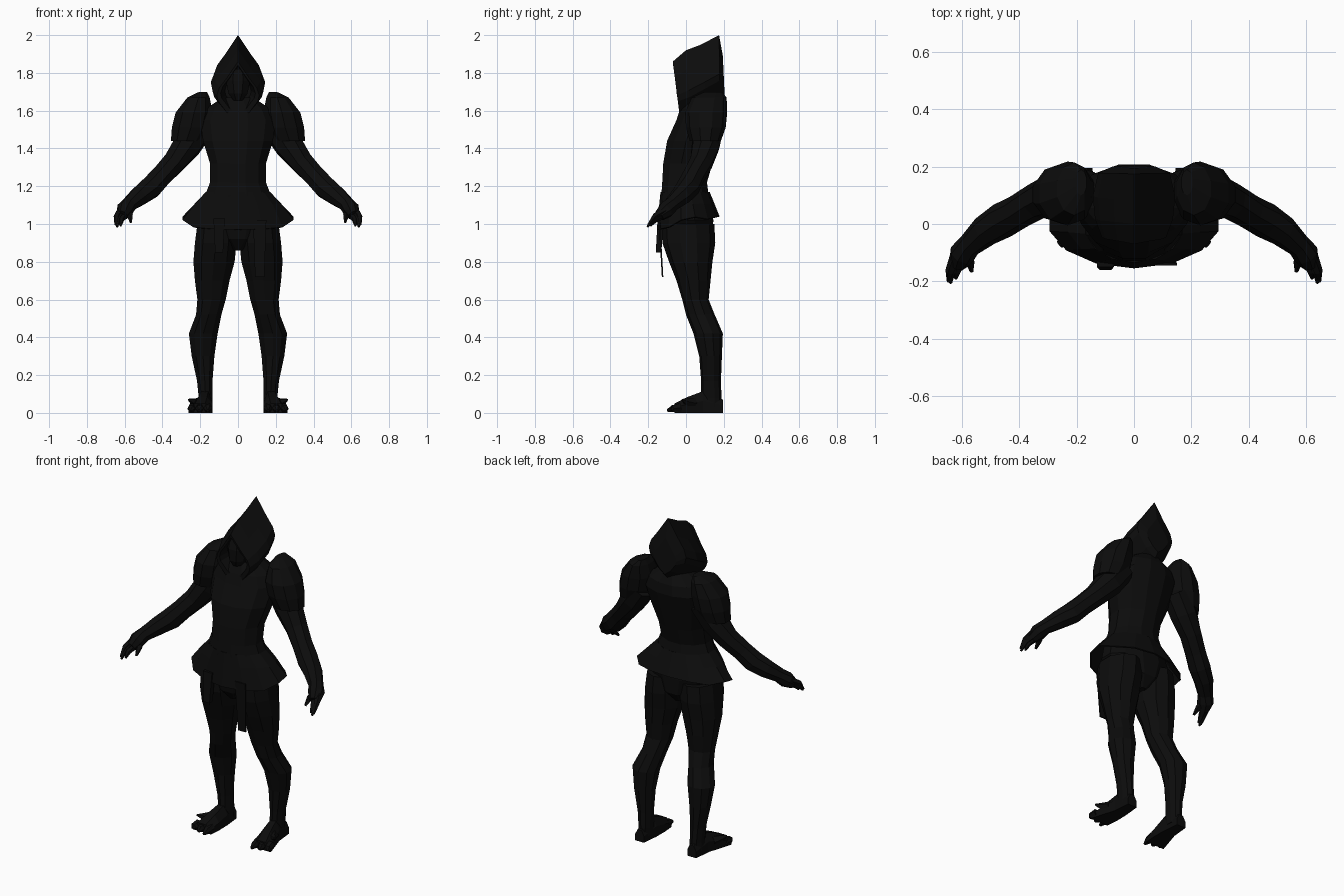
import bpy
import bmesh
import math
from mathutils import Vector

default_cube = bpy.data.objects.get("Cube")
if default_cube:
    bpy.data.objects.remove(default_cube, do_unlink=True)

# One near-black cloth colour for the whole figure
black = bpy.data.materials.new("near_black")
black.use_nodes = True
colour = (.0037, .0037, .0037, 1)
black.diffuse_color = colour
black.node_tree.nodes["Principled BSDF"].inputs["Base Color"].default_value = colour


def loft(name, rings, side=1, cap_start=True, cap_end=True):
    """Skin a list of equal-length point rings; side=-1 mirrors across x."""
    bm = bmesh.new()
    loops = [[bm.verts.new((p[0] * side, p[1], p[2])) for p in ring] for ring in rings]
    count = len(loops[0])
    for lower, upper in zip(loops, loops[1:]):
        for i in range(count):
            j = (i + 1) % count
            bm.faces.new((lower[i], lower[j], upper[j], upper[i]))
    if cap_start:
        bm.faces.new(loops[0][::-1])
    if cap_end:
        bm.faces.new(loops[-1])
    bmesh.ops.recalc_face_normals(bm, faces=bm.faces)
    mesh = bpy.data.meshes.new(name)
    bm.to_mesh(mesh)
    bm.free()
    mesh.materials.append(black)
    obj = bpy.data.objects.new(name, mesh)
    bpy.context.collection.objects.link(obj)
    return obj


def oval(z, x_in, x_out, front, back, sides=10):
    """Horizontal oval ring fitted to a bounding rectangle."""
    ring = []
    for i in range(sides):
        a = math.tau * (i + .5) / sides
        ring.append((
            (x_in + x_out) / 2 + (x_out - x_in) / 2 * math.cos(a) / math.cos(math.pi / sides),
            (front + back) / 2 + (back - front) / 2 * math.sin(a),
            z))
    return ring


def tube(name, path, side=1, sides=7):
    """Round limb through (x, y, z, radius) stations."""
    points = [Vector(p[:3]) for p in path]
    rings = []
    for i, p in enumerate(points):
        ahead = points[min(i + 1, len(points) - 1)]
        behind = points[max(i - 1, 0)]
        turn = (ahead - behind).to_track_quat("Z", "Y")
        rings.append([
            p + turn @ Vector((math.cos(math.tau * k / sides),
                               math.sin(math.tau * k / sides), 0)) * path[i][3]
            for k in range(sides)])
    return loft(name, rings, side)


def plate(name, x, width, top, bottom, y_top, y_bottom, thick):
    """Hanging cloth piece, slightly narrower at the bottom."""
    rings = []
    for z, y, w in ((top, y_top, width), (bottom, y_bottom, width * .7)):
        rings.append([(x - w, y, z), (x + w, y, z),
                      (x + w, y + thick, z), (x - w, y + thick, z)])
    return loft(name, rings)


# Torso and pelvis: z, half width, front, back
torso_rows = [
    (.86, .03, -.06, .09), (.92, .14, -.11, .14), (1.02, .21, -.13, .15),
    (1.15, .175, -.135, .125), (1.22, .148, -.13, .115), (1.32, .148, -.125, .145),
    (1.44, .185, -.105, .18), (1.55, .2, -.055, .212), (1.61, .17, -.035, .205),
    (1.67, .08, 0, .17)]
loft("torso", [oval(z, -w, w, f, b, 12) for z, w, f, b in torso_rows])

# Flared tunic skirt, hem rising toward the back
skirt_rows = []
for z, w, front, back, rise in ((1.17, .17, -.135, .125, 0),
                                (1.1, .23, -.142, .15, .01),
                                (1, .295, -.155, .178, .07)):
    ring = oval(z, -w, w, front, back, 14)
    skirt_rows.append([(x, y, h - .03 * (rise > .05) + rise * (y - front) / (back - front)
                        + (.025 if rise > .05 and abs(x) > .25 else 0))
                       for x, y, h in ring])
skirt = loft("skirt", skirt_rows, cap_start=False, cap_end=False)
skirt.modifiers.new("cloth_thickness", "SOLIDIFY").thickness = .008

# Hanging belt strip and pouch
plate("belt_strip", .115, .035, 1.02, .72, -.145, -.128, .008)
plate("belt_pouch", -.1, .03, 1.03, .85, -.15, -.16, .03)

# Hood: teardrop rings from the recessed lining, over the rim, to the back
teardrop = [(0, 0), (.5, .13), (.93, .33), (1, .43), (.88, .56), (.5, .74)]
outline = teardrop + [(0, 1)] + [(-x, t) for x, t in teardrop[:0:-1]]


def hood_ring(half_width, low, high, y_low, y_high):
    return [(x * half_width, y_low + (y_high - y_low) * t, low + (high - low) * t)
            for x, t in outline]


loft("hood", [
    hood_ring(.07, 1.61, 1.83, .06, .05),
    hood_ring(.092, 1.58, 1.84, -.03, -.068),
    hood_ring(.112, 1.545, 1.86, -.03, -.07),
    hood_ring(.136, 1.55, 1.92, .03, 0),
    hood_ring(.144, 1.6, 1.95, .11, .08),
    hood_ring(.125, 1.64, 2, .18, .175),
    hood_ring(.075, 1.67, 1.89, .205, .195)])

# Masked face inside the hood
face_rows = [(1.655, .025, -.035, .03), (1.69, .05, -.055, .07),
             (1.76, .065, -.058, .08), (1.82, .055, -.045, .08)]
loft("face", [oval(z, -w, w, f, b, 8) for z, w, f, b in face_rows])

# Leg rows: z, inner x, outer x, front, back
leg_rows = [
    (1, .01, .215, -.13, .15), (.9, .008, .228, -.125, .155),
    (.8, .018, .236, -.09, .14), (.7, .045, .228, -.05, .13),
    (.6, .065, .215, -.02, .12), (.52, .088, .222, 0, .152),
    (.42, .108, .26, .04, .195), (.3, .125, .245, .07, .19),
    (.17, .135, .217, .08, .185), (.08, .135, .208, .08, .188),
    (.03, .137, .21, .08, .19)]

# Foot rows: y, inner x, outer x, height
foot_rows = [(.195, .145, .205, .07), (.09, .135, .215, .115),
             (.01, .134, .24, .085), (-.06, .14, .262, .05)]

# Shoulder guard rows: z, inner x, outer x, front, back
guard_rows = [
    (1.44, .19, .355, .02, .185), (1.51, .15, .35, 0, .21),
    (1.59, .135, .33, -.005, .218), (1.67, .15, .268, .03, .215),
    (1.7, .165, .205, .1, .19)]

for label, side in (("left", 1), ("right", -1)):
    loft(label + "_leg", [oval(*row) for row in leg_rows], side)

    foot = []
    for y, inner, outer, h in foot_rows:
        inset = (outer - inner) * .28
        foot.append([(inner, y, 0), (outer, y, 0), (outer, y, h * .55),
                     (outer - inset, y, h), (inner + inset, y, h), (inner, y, h * .55)])
    loft(label + "_foot", foot, side)

    # Pointed toes fan out from the foot
    for n in range(3):
        x = .16 + .04 * n
        tube(f"{label}_toe_{n}", [(x, -.03, .028, .026), (x + .004 * n, -.07, .022, .021),
                                  (x + .006 * n, -.1 + .012 * n, .012, .008)], side, 6)
    tube(label + "_ankle_tuft", [(.21, .04, .05, .03), (.24, 0, .06, .018),
                                 (.262, -.02, .07, .005)], side, 5)

    loft(label + "_shoulder_guard", [oval(*row) for row in guard_rows], side)

    # Arm: shoulder, elbow, forearm, wrist, palm
    tube(label + "_arm", [
        (.2, .12, 1.52, .08), (.27, .105, 1.415, .078), (.34, .08, 1.325, .064),
        (.405, .042, 1.255, .06), (.46, .012, 1.195, .063), (.52, -.025, 1.15, .055),
        (.575, -.075, 1.105, .042), (.6, -.105, 1.075, .046),
        (.615, -.14, 1.045, .032)], side, 8)

    # Fingers and thumb
    fingers = {"outer_finger": (.622, .012, .648, -.2, .995),
               "middle_finger": (.615, 0, .64, -.205, .985),
               "inner_finger": (.6, -.008, .622, -.19, .99)}
    for finger, (x, shift, tip_x, tip_y, tip_z) in fingers.items():
        tube(f"{label}_{finger}", [(x, -.115, 1.06 + shift, .022),
                                   ((x + tip_x) / 2 + .008, -.165, 1.03 + shift, .016),
                                   (tip_x, tip_y, tip_z, .006)], side, 5)
    tube(label + "_thumb", [(.59, -.09, 1.08, .022), (.572, -.13, 1.045, .017),
                            (.567, -.165, 1.01, .007)], side, 5)
